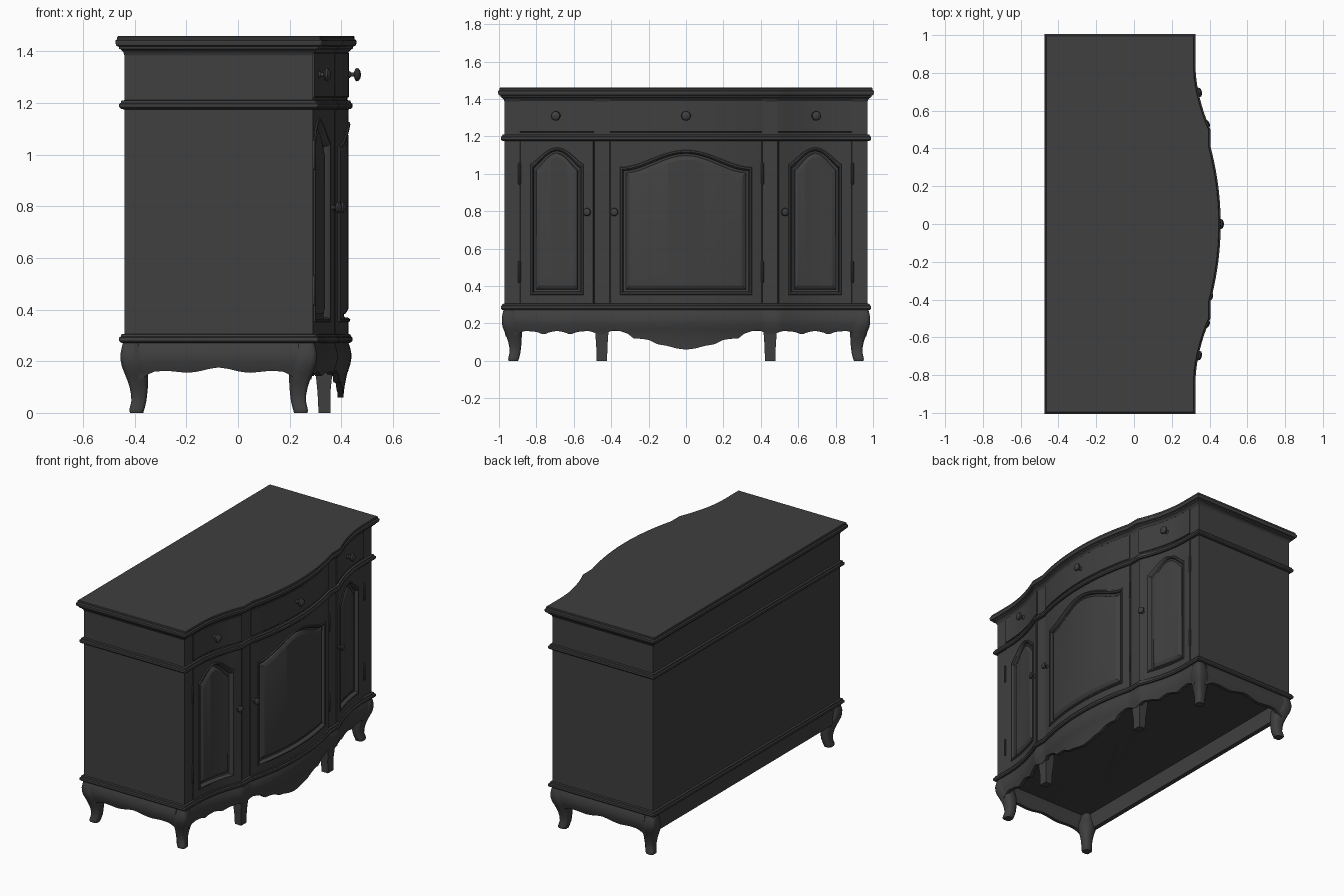
import bpy, bmesh, math
from mathutils import Vector

if "Cube" in bpy.data.objects:
    bpy.data.objects.remove(bpy.data.objects["Cube"])

mat = bpy.data.materials.new("dark_paint")
mat.diffuse_color = (0.05, 0.05, 0.05, 1)
mat.use_nodes = True
mat.node_tree.nodes["Principled BSDF"].inputs["Base Color"].default_value = mat.diffuse_color
BACK, SIDE, CORNER = -0.44, 0.97, 0.29


def front(y):
    """x of the serpentine front at y"""
    y = abs(y)
    if y <= 0.41:
        return 0.37 + 0.054 * (1 - (y / 0.41) ** 2)
    if y <= 0.5:
        return 0.37
    return CORNER + 0.08 * max(0, (0.85 - y) / 0.35) ** 1.9


def interp(table, t):
    for (a, va), (b, vb) in zip(table, table[1:]):
        if a <= t <= b:
            return va + (vb - va) * (t - a) / (b - a)
    return table[0][1] if t < table[0][0] else table[-1][1]


def span(a, b, n):
    return [a + (b - a) * i / n for i in range(n + 1)]


def make(name, verts, faces, angle=35):
    me = bpy.data.meshes.new(name)
    me.from_pydata(verts, [], faces)
    bm = bmesh.new()
    bm.from_mesh(me)
    bmesh.ops.recalc_face_normals(bm, faces=bm.faces)
    bm.to_mesh(me)
    bm.free()
    me.materials.append(mat)
    ob = bpy.data.objects.new(name, me)
    bpy.context.collection.objects.link(ob)
    bpy.ops.object.select_all(action='DESELECT')
    ob.select_set(True)
    bpy.context.view_layer.objects.active = ob
    bpy.ops.object.shade_smooth_by_angle(angle=math.radians(angle))
    return ob


def loft(name, loops, caps=True, strip=False, angle=35):
    n = len(loops[0])
    verts = [tuple(p) for l in loops for p in l]
    faces = [(k * n + i, k * n + (i + 1) % n, (k + 1) * n + (i + 1) % n, (k + 1) * n + i)
             for k in range(len(loops) - 1) for i in range(n)]
    last = (len(loops) - 1) * n
    if caps:
        faces += [tuple(range(n)), tuple(range(last, last + n))]
    if strip:
        faces += [(last + i, last + i + 1, last + n - 2 - i, last + n - 1 - i) for i in range(n // 2 - 1)]
    return make(name, verts, faces, angle)


def ring(d, z, fd=None):
    """cabinet outline grown by d at height z"""
    fd = d if fd is None else fd
    ys = [-SIDE - d] + span(-0.93, -0.5, 16) + span(-0.41, 0.41, 24) + span(0.5, 0.93, 16) + [SIDE + d]
    return [(front(y) + fd, y, z) for y in ys] + [(BACK - d, SIDE + d, z), (BACK - d, -SIDE - d, z)]


def front_box(name, y0, y1, z0, z1, d0, d1, c=0.003):
    return loft(name, [[(front(y) + d, y, z) for d, z in
                        ((d0, z0), (d1 - c, z0), (d1, z0 + c), (d1, z1 - c), (d1 - c, z1), (d0, z1))]
                       for y in span(y0, y1, max(2, int((y1 - y0) / 0.03)))])


# carcass and the three mouldings that run all round
loft("carcass", [ring(0, 0.27, -0.02), ring(0, 1.42, -0.02)])
loft("top_slab", [ring(d, z) for d, z in ((0, 1.385), (0.004, 1.397), (0.015, 1.408), (0.02, 1.41), (0.022, 1.418),
                                          (0.031, 1.422), (0.035, 1.432), (0.035, 1.442), (0.028, 1.447),
                                          (0.028, 1.456), (0.024, 1.46))])
for nm, z in (("middle_moulding", 1.175), ("base_moulding", 0.27)):
    loft(nm, [ring(d, z + h) for d, h in ((0, 0), (0.013, 0.002), (0.02, 0.009), (0.02, 0.022),
                                          (0.013, 0.026), (0.012, 0.034), (0, 0.036))])

# face frame, drawers and stiles
front_box("drawer_rail", -SIDE, SIDE, 1.2, 1.4, -0.03, 0, 0.0005)
front_box("drawer_middle", -0.405, 0.405, 1.222, 1.395, -0.01, 0.006)
for s in (-1, 1):
    for nm, a, b in (("corner_stile", 0.888, SIDE), ("inner_stile", 0.41, 0.488)):
        front_box(nm, min(s * a, s * b), max(s * a, s * b), 0.29, 1.19, -0.03, 0, 0.0005)
    front_box("drawer_side", s * 0.69 - 0.197, s * 0.69 + 0.197, 1.222, 1.395, -0.01, 0.006)


def door(name, yc, half, w, z0, shoulder, peak, power):
    """door slab with an arched, grooved and raised panel"""
    n = 40

    def loop(hw, low, top, d):
        us = [i * 2 / n - 1 for i in range(n + 1)]
        pts = [(yc + u * hw, top(u)) for u in us] + [(yc + u * hw, low) for u in reversed(us)]
        return [(front(y) + d, y, z) for y, z in pts]

    def arch(e):
        return lambda u: shoulder - e + (peak - shoulder) * max(0, (1 + math.cos(math.pi * u)) / 2) ** power

    loops = [loop(half, 0.3, lambda u: 1.18, -0.03), loop(half, 0.3, lambda u: 1.18, 0.001),
             loop(half - 0.003, 0.303, lambda u: 1.177, 0.004)]
    for e, d in ((0, 0.004), (0.003, 0.01), (0.01, 0.011), (0.016, 0.004), (0.019, -0.012),
                 (0.03, -0.014), (0.034, -0.006), (0.048, 0.002), (0.052, 0.004)):
        loops.append(loop(w - e, z0 + e, arch(e), d))
    loft(name, loops, caps=False, strip=True, angle=25)


door("door_middle", 0, 0.408, 0.352, 0.352, 1.035, 1.127, 0.9)
for s in (-1, 1):
    door("door_side", s * 0.69, 0.197, 0.142, 0.352, 1.05, 1.14, 0.6)


def lathe(name, y, z, profile, d=0.0):
    """turned part pointing out along the front's normal"""
    slope = (front(y + 0.01) - front(y - 0.01)) / 0.02
    nrm = Vector((1, -slope, 0)).normalized()
    side, base = Vector((-nrm.y, nrm.x, 0)), Vector((front(y) + d, y, z))
    loft(name, [[base + nrm * h + (side * math.cos(a) + Vector((0, 0, 1)) * math.sin(a)) * r
                 for a in span(0, math.tau * 15 / 16, 15)] for r, h in profile])


# knobs and hinges
KNOB = ((0.014, 0), (0.012, 0.005), (0.008, 0.009), (0.008, 0.02), (0.022, 0.025), (0.026, 0.031),
        (0.023, 0.039), (0.014, 0.045), (0.003, 0.047))
for y in (-0.69, 0, 0.69):
    lathe("drawer_knob", y, 1.31, KNOB, 0.005)
for y in (-0.52, -0.378, 0.52):
    lathe("door_knob", y, 0.795, [(r * 0.85, h * 0.8) for r, h in KNOB], 0.003)
for y in (-0.89, 0.89, 0.409):
    for z in (0.475, 1.0):
        loft("hinge", [[(front(y) + 0.006 + r * math.cos(a), y + r * math.sin(a), z + h)
                        for a in span(0, math.tau * 7 / 8, 7)]
                       for r, h in ((0.003, -0.06), (0.007, -0.054), (0.007, 0.054), (0.003, 0.06))])

# scalloped aprons with a swelling profile
SWELL = [(0.0, -0.02), (0.06, -0.016), (0.1, -0.012), (0.15, -0.002), (0.18, 0.009), (0.205, 0.015),
         (0.23, 0.015), (0.255, 0.01), (0.275, 0.003)]
FRONT_EDGE = [(0, 0.06), (0.05, 0.066), (0.1, 0.08), (0.15, 0.088), (0.2, 0.112), (0.24, 0.118), (0.28, 0.118),
              (0.31, 0.145), (0.35, 0.158), (0.39, 0.165), (0.42, 0.15), (0.45, 0.14), (0.49, 0.15), (0.52, 0.16),
              (0.58, 0.155), (0.62, 0.14), (0.65, 0.153), (0.69, 0.16), (0.73, 0.153), (0.76, 0.14), (0.8, 0.155),
              (0.86, 0.16), (0.89, 0.15), (0.92, 0.13)]
SIDE_EDGE = [(0, 0.176), (0.04, 0.17), (0.08, 0.16), (0.12, 0.155), (0.2, 0.163), (0.25, 0.16), (0.28, 0.145),
             (0.3, 0.13)]


def apron(name, stations):
    loops = []
    for pos, nrm, low in stations:
        rows = [(interp(SWELL, z), z) for z in span(0.275, low, 10)]
        rows += [(o - 0.022, z) for o, z in reversed(rows)]
        loops.append([(pos[0] + nrm[0] * o, pos[1] + nrm[1] * o, z) for o, z in rows])
    loft(name, loops)


XC = (BACK + CORNER) / 2
apron("front_apron", [((front(y), y), (1, 0), interp(FRONT_EDGE, abs(y))) for y in span(-0.92, 0.92, 120)])
for s in (-1, 1):
    apron("side_apron", [((XC + t, s * SIDE), (0, s), interp(SIDE_EDGE, abs(t))) for t in span(-0.31, 0.31, 50)])
loft("back_apron", [[(x, y, z) for x, z in ((BACK, 0.16), (BACK, 0.28), (BACK + 0.03, 0.28), (BACK + 0.03, 0.16))]
                    for y in (-0.93, 0.93)])

# cabriole corner legs: outer and inner reach from the body corner
LEG = ((0.28, 0.003, -0.06), (0.255, 0.01, -0.064), (0.23, 0.015, -0.07), (0.205, 0.015, -0.08), (0.18, 0.01, -0.088),
       (0.155, 0.0, -0.092), (0.13, -0.01, -0.092), (0.1, -0.02, -0.091), (0.07, -0.026, -0.088),
       (0.045, -0.027, -0.085), (0.02, -0.021, -0.079), (0.008, -0.019, -0.075), (0, -0.022, -0.073))
for sx in (-1, 1):
    for sy in (-1, 1):
        cx = BACK if sx < 0 else CORNER
        loops = []
        for z, o, i in LEG:
            c = (o - i) * 0.2
            uv = ((o, o - c), (o - c * 0.3, o - c * 0.3), (o - c, o), (i + c, o), (i, o - c), (i, i + c),
                  (i + c, i), (o - c, i), (o, i + c))
            loops.append([(cx + sx * u, sy * (SIDE + v), z) for u, v in uv])
        loft("corner_leg", loops, angle=50)

# straight tapered legs under the inner stiles
for s in (-1, 1):
    loft("middle_leg", [[(x, s * 0.45 + w, z) for x, w in ((a, -h), (b, -h), (b, h), (a, h))]
                        for z, a, b, h in ((0.275, 0.3, 0.368, 0.036), (0.16, 0.3, 0.366, 0.036),
                                           (0.08, 0.308, 0.358, 0.03), (0, 0.312, 0.358, 0.028))])
